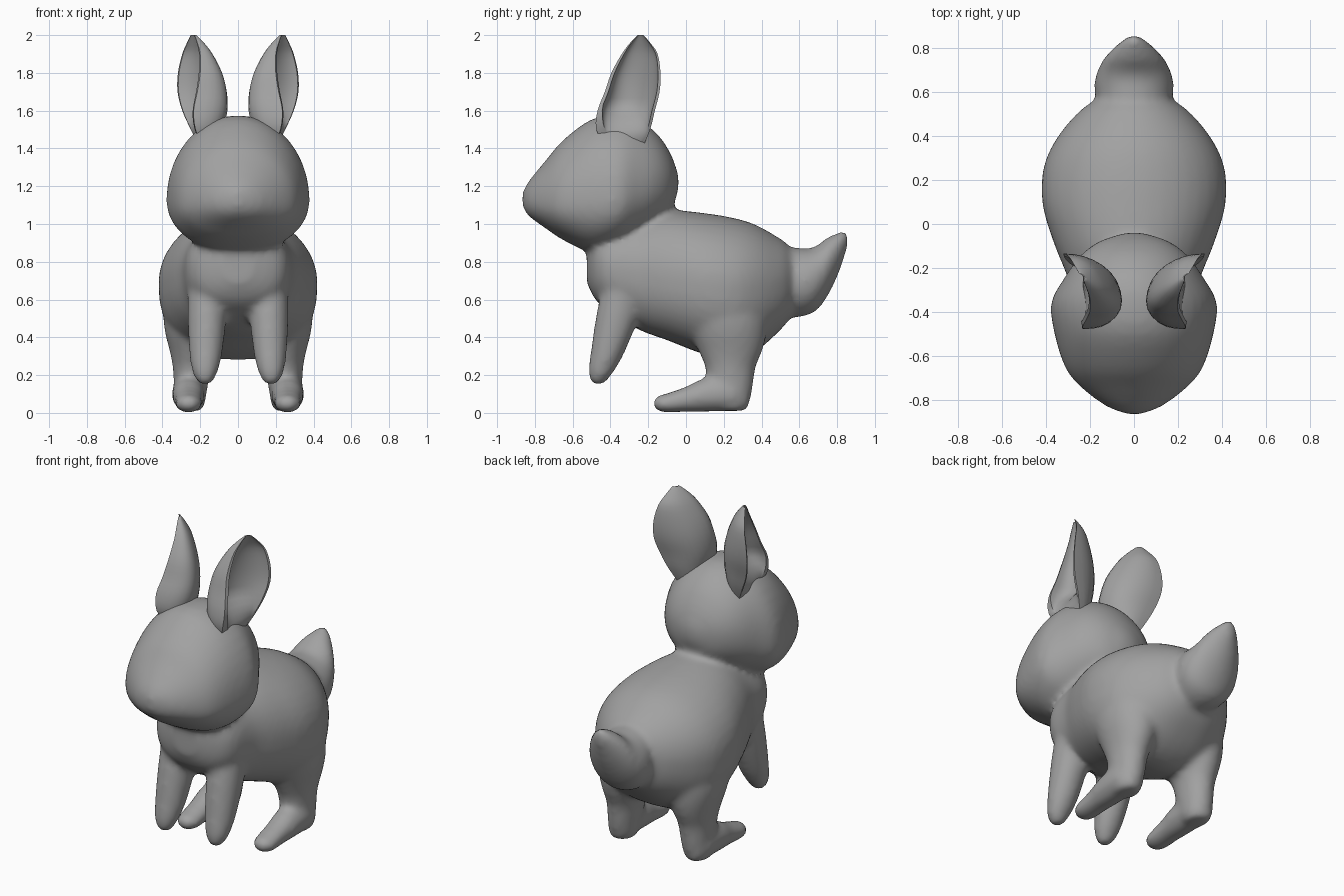
import bpy, bmesh, math
from mathutils import Vector

if "Cube" in bpy.data.objects:
    bpy.data.objects.remove(bpy.data.objects["Cube"])

fur = bpy.data.materials.new("grey fur")
fur.diffuse_color = (0.36, 0.36, 0.36, 1)
fur.use_nodes = True
fur.node_tree.nodes["Principled BSDF"].inputs["Base Color"].default_value = fur.diffuse_color


def smooth_stations(rows, steps=3):
    """Catmull-Rom refinement of a list of station tuples."""
    rows = [Vector(r) for r in rows]
    out = []
    for i in range(len(rows) - 1):
        a, b, c, d = rows[max(i - 1, 0)], rows[i], rows[i + 1], rows[min(i + 2, len(rows) - 1)]
        for k in range(steps):
            t = k / steps
            out.append(b + (c - a) * (t / 2) + (2 * a - 5 * b + 4 * c - d) * (t * t / 2)
                       + (3 * b - a - 3 * c + d) * (t ** 3 / 2))
    return out + [rows[-1]]


def skin(bm, rings):
    """Closed tube through rings of points."""
    loops = [[bm.verts.new(p) for p in ring] for ring in rings]
    n = len(loops[0])
    faces = [bm.faces.new(loops[0]), bm.faces.new(loops[-1])]
    for a, b in zip(loops, loops[1:]):
        for i in range(n):
            j = (i + 1) % n
            faces.append(bm.faces.new((a[i], a[j], b[j], b[i])))
    bmesh.ops.recalc_face_normals(bm, faces=faces)


ANGLES = [math.tau * i / 40 for i in range(40)]


def power(v, e):
    return math.copysign(abs(v) ** e, v)


def along_y(bm, rows, x=0, low=1.0):
    """Stations: y, half width, centre z, height above, depth below.
    low < 1 makes the lower half boxier."""
    rings = []
    for y, w, zc, up, dn in smooth_stations(rows):
        ring = []
        for t in ANGLES:
            c, s = math.cos(t), math.sin(t)
            if s < 0:
                c, s = power(c, low), power(s, low)
            ring.append((x + w * c, y, zc + (up if s > 0 else dn) * s))
        rings.append(ring)
    skin(bm, rings)


def along_z(bm, rows, side):
    """Stations: x, y, z, x radius, y radius."""
    skin(bm, [[(side * (x + rx * math.cos(t)), y + ry * math.sin(t), z)
               for t in ANGLES] for x, y, z, rx, ry in smooth_stations(rows)])


def finish(name, bm):
    mesh = bpy.data.meshes.new(name)
    bm.to_mesh(mesh)
    bm.free()
    mesh.materials.append(fur)
    mesh.shade_smooth()
    obj = bpy.data.objects.new(name, mesh)
    bpy.context.collection.objects.link(obj)
    return obj


bm = bmesh.new()
# torso
along_y(bm, [(-.525, .08, .79, .09, .10), (-.48, .21, .78, .2, .18), (-.40, .27, .77, .25, .24),
             (-.25, .30, .75, .30, .31), (-.10, .36, .72, .355, .335), (.08, .415, .70, .36, .385),
             (.24, .415, .68, .355, .40), (.36, .37, .68, .32, .36), (.47, .29, .68, .26, .27),
             (.55, .20, .69, .19, .19), (.60, .08, .69, .08, .08)], low=.82)
# head
along_y(bm, [(-.865, .03, 1.13, .04, .04), (-.83, .125, 1.12, .11, .08), (-.74, .245, 1.11, .23, .135),
             (-.65, .315, 1.11, .335, .195), (-.50, .362, 1.12, .435, .27), (-.36, .378, 1.13, .445, .25),
             (-.25, .32, 1.18, .37, .25), (-.15, .25, 1.22, .255, .22), (-.08, .16, 1.23, .14, .16),
             (-.04, .04, 1.22, .04, .04)], low=.92)
# tail
along_y(bm, [(.52, .14, .69, .17, .17), (.58, .175, .69, .185, .185), (.65, .18, .70, .17, .18),
             (.70, .165, .72, .17, .17), (.75, .14, .77, .16, .15), (.80, .095, .84, .11, .12),
             (.83, .06, .89, .075, .09), (.86, .015, .92, .03, .03)])
for side in (-1, 1):
    # front legs
    along_z(bm, [(.165, -.33, .68, .10, .11), (.165, -.36, .52, .103, .115), (.17, -.415, .32, .088, .09),
                 (.175, -.452, .21, .065, .065), (.175, -.468, .15, .03, .03)], side)
    # hind legs
    along_z(bm, [(.21, .21, .66, .16, .18), (.23, .215, .52, .165, .21), (.235, .225, .42, .15, .20),
                 (.24, .235, .33, .122, .17), (.245, .235, .24, .10, .133),
                 (.25, .235, .14, .09, .12), (.255, .24, .05, .08, .095), (.255, .24, .01, .06, .07)], side)
    # feet
    along_y(bm, [(.33, .04, .06, .04, .04), (.25, .085, .10, .09, .09), (.10, .085, .09, .095, .085),
                 (0, .075, .07, .07, .065), (-.10, .07, .05, .055, .05), (-.15, .055, .05, .04, .04),
                 (-.175, .02, .05, .015, .015)], side * .262)
body = finish("rabbit_body", bm)

# fuse the overlapping parts into one soft skin
remesh = body.modifiers.new("fuse", 'REMESH')
remesh.mode = 'VOXEL'
remesh.voxel_size = 0.018
remesh.use_smooth_shade = True
soften = body.modifiers.new("soften", 'SMOOTH')
soften.factor = 0.5
soften.iterations = 10

# ears: cupped crescents opening outward, filled near the root
# stations: z, front rim x, front rim y, rear rim x, rear rim y, apex x
EAR = [(1.38, .18, -.42, .19, -.24, .11), (1.50, .225, -.475, .25, -.19, .08),
       (1.60, .235, -.468, .295, -.165, .06), (1.70, .215, -.43, .32, -.14, .07),
       (1.80, .20, -.395, .318, -.135, .10), (1.90, .20, -.34, .295, -.15, .15),
       (1.96, .215, -.295, .27, -.19, .19), (2.0, .23, -.255, .25, -.225, .225)]
ARC = [math.pi * i / 14 for i in range(15)]
for side, label in ((-1, "left"), (1, "right")):
    bm = bmesh.new()
    rings = []
    for z, fx, fy, rx, ry, ax in smooth_stations(EAR):
        mid = Vector(((fx + rx) / 2, (fy + ry) / 2))
        half = Vector((fx, fy)) - mid
        bulge = Vector((ax, mid.y)) - mid
        open_up = min(max((z - 1.45) / 0.17, 0), 1)
        depth = -0.1 + 0.75 * open_up
        front = 0.6 + 0.27 * open_up
        outer = [mid + half * power(math.cos(t), .85) + bulge * power(math.sin(t), .85) for t in ARC]
        inner = [mid + half * ((front if math.cos(t) > 0 else .9) * math.cos(t))
                 + bulge * (depth * math.sin(t)) for t in reversed(ARC)]
        rings.append([(side * p.x, p.y, z) for p in outer + inner])
    skin(bm, rings)
    ear = finish(label + "_ear", bm)
    bpy.context.view_layer.objects.active = ear
    ear.select_set(True)
    bpy.ops.object.shade_smooth_by_angle(angle=math.radians(50))
    ear.select_set(False)
